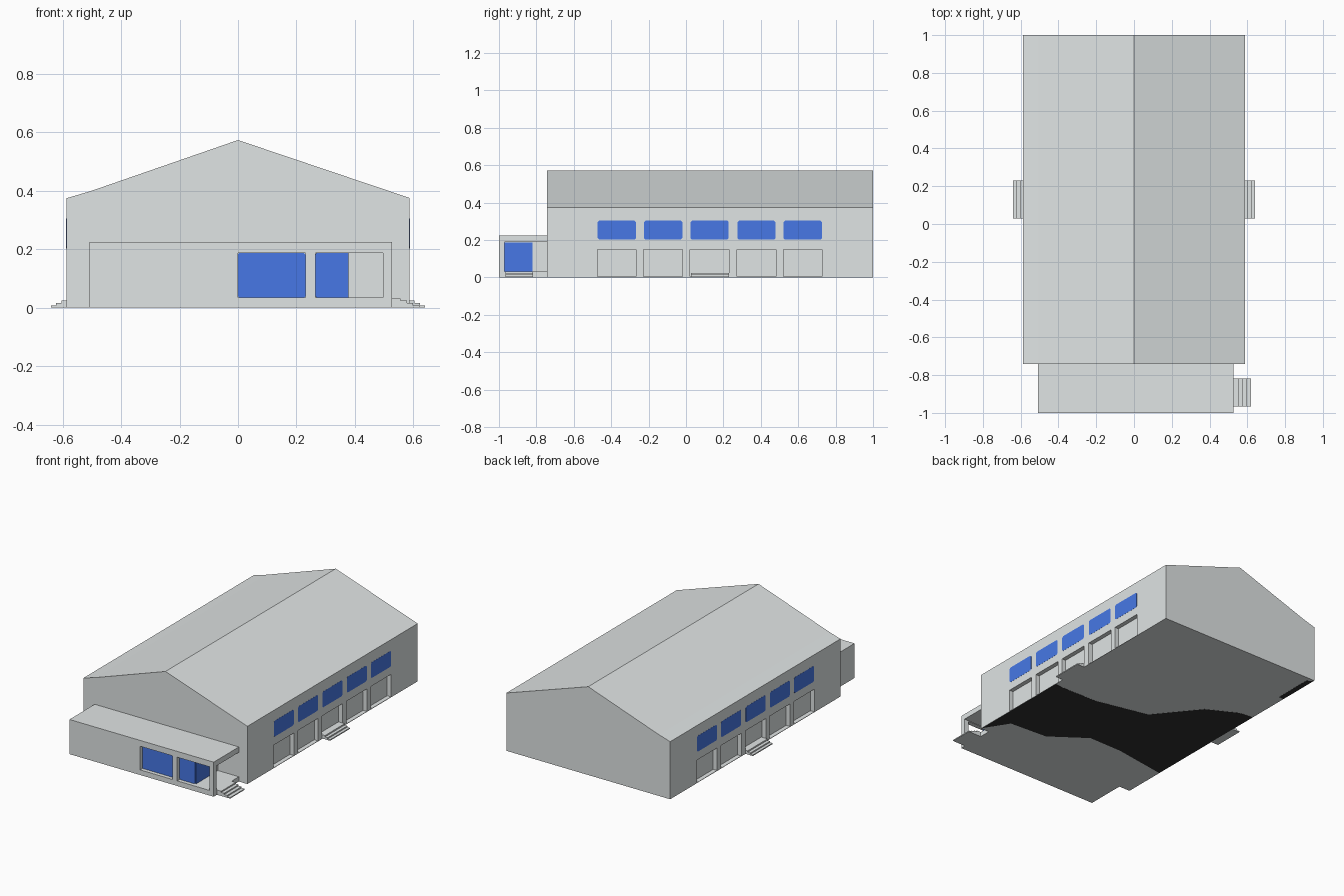
import bpy, bmesh

if "Cube" in bpy.data.objects:
    bpy.data.objects.remove(bpy.data.objects["Cube"])


def material(name, rgb):
    m = bpy.data.materials.new(name)
    m.diffuse_color = (*rgb, 1.0)
    m.use_nodes = True
    m.node_tree.nodes["Principled BSDF"].inputs["Base Color"].default_value = m.diffuse_color
    return m


GREY = material("light_grey_wall", (0.745, 0.78, 0.78))
BLUE = material("blue_glass", (0.063, 0.187, 0.787))
DARK = material("dark_paving", (0.03, 0.03, 0.03))


def prism(name, profile, axis, start, end, mat=None):
    """Extrude a flat profile along an axis; the profile holds the other two axes."""
    def place(p, d):
        return {"x": (d, p[0], p[1]), "y": (p[0], d, p[1]), "z": (p[0], p[1], d)}[axis]
    bm = bmesh.new()
    a = [bm.verts.new(place(p, start)) for p in profile]
    b = [bm.verts.new(place(p, end)) for p in profile]
    bm.faces.new(a)
    bm.faces.new(b[::-1])
    n = len(profile)
    for i in range(n):
        j = (i + 1) % n
        bm.faces.new((a[i], b[i], b[j], a[j]))
    bmesh.ops.recalc_face_normals(bm, faces=bm.faces)
    me = bpy.data.meshes.new(name)
    bm.to_mesh(me)
    bm.free()
    if mat:
        me.materials.append(mat)
    ob = bpy.data.objects.new(name, me)
    bpy.context.collection.objects.link(ob)
    return ob


def rect(u0, u1, v0, v1, c=0.0):
    """Rectangle profile, with clipped corners when c is given."""
    if not c:
        return [(u0, v0), (u1, v0), (u1, v1), (u0, v1)]
    return [(u0 + c, v0), (u1 - c, v0), (u1, v0 + c), (u1, v1 - c),
            (u1 - c, v1), (u0 + c, v1), (u0, v1 - c), (u0, v0 + c)]


def cut(target, x0, x1, y0, y1, z0, z1):
    """Cut a box-shaped opening out of the target."""
    cutter = prism("cutter", rect(y0, y1, z0, z1), "x", x0, x1)
    cutter.hide_render = True
    mod = target.modifiers.new("opening", "BOOLEAN")
    mod.operation = "DIFFERENCE"
    mod.solver = "EXACT"
    mod.object = cutter
    bpy.context.view_layer.objects.active = target
    bpy.ops.object.modifier_apply(modifier=mod.name)
    bpy.data.objects.remove(cutter)


def stairs(name, side, wall_x, treads, y0, y1):
    """Staircase from (outer x, height) treads, highest first."""
    pts = [(side * wall_x, BASE)]
    inner = wall_x
    for x, z in treads:
        pts += [(side * inner, z), (side * x, z)]
        inner = x
    pts.append((side * inner, BASE))
    prism(name, pts, "y", y0, y1, GREY)


# Main hall with a gabled roof, sitting just above the paving on its underside
W = 0.587
BASE = 0.001
hall = prism("main_hall", [(-W, BASE), (W, BASE), (W, 0.375), (0, 0.573),
                           (-0.505, 0.398), (-W, 0.374)], "y", -0.742, 1.0, GREY)

# Recessed doorways, windows and steps on both long walls
BAYS = [-0.37, -0.122, 0.126, 0.377, 0.624]
for side, label in ((1, "right"), (-1, "left")):
    for i, y in enumerate(BAYS):
        xs = sorted((side * (W - 0.028), side * (W + 0.05)))
        cut(hall, *xs, y - 0.104, y + 0.104, 0.004, 0.15)
        prism(f"{label}_window_{i + 1}", rect(y - 0.102, y + 0.102, 0.202, 0.304, 0.008),
              "x", side * (W - 0.004), side * (W + 0.0007), BLUE)
    stairs(f"{label}_steps", side, W - 0.028,
           [(0.603, 0.025), (0.622, 0.016), (0.64, 0.008)], 0.028, 0.23)

# Front annex with two openings and a corner porch
annex = prism("front_annex", rect(-0.507, 0.526, BASE, 0.225), "y", -1.0, -0.74, GREY)
cut(annex, 0.0, 0.23, -1.05, -0.97, 0.034, 0.187)
cut(annex, 0.265, 0.495, -1.05, -0.968, 0.034, 0.187)
cut(annex, 0.375, 0.6, -0.97, -0.7, 0.032, 0.19)

# Annex glazing: two front panes and the pane facing the porch
for name, x0, x1 in (("annex_window", 0.0, 0.23), ("porch_front_glass", 0.265, 0.376)):
    prism(name, rect(x0, x1, 0.034, 0.187, 0.005), "y", -0.975, -0.967, BLUE)
prism("porch_side_glass", rect(-0.97, -0.82, 0.032, 0.188), "x", 0.37, 0.377, BLUE)

# Porch steps
stairs("porch_steps", 1, 0.52,
       [(0.556, 0.032), (0.577, 0.024), (0.598, 0.016), (0.62, 0.008)], -0.966, -0.817)

# Dark winding paving strip on the underside, and a small patch at the back left
prism("underside_paving", [(0.585, -0.73), (0.585, -0.04), (0.52, -0.044), (0.27, -0.04),
                           (-0.08, 0.038), (-0.30, 0.308), (-0.49, 0.408), (-0.585, 0.42),
                           (-0.585, -0.46), (-0.234, -0.406), (0.005, -0.403),
                           (0.226, -0.561), (0.488, -0.578)], "z", 0.0, 0.002, DARK)
prism("underside_patch", [(-0.585, 0.71), (-0.55, 0.71), (-0.55, 0.97), (-0.585, 0.99)],
      "z", 0.0, 0.002, DARK)
